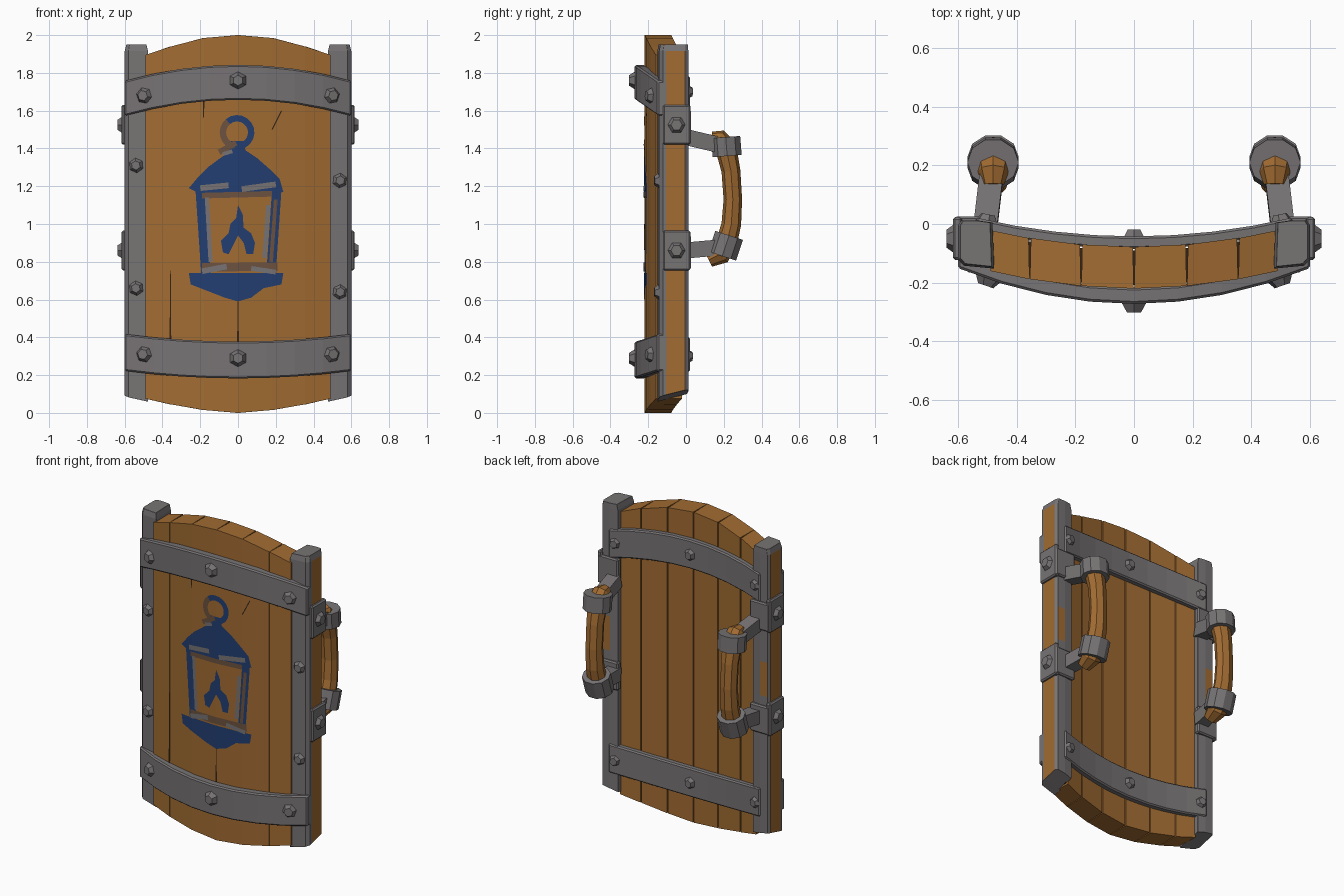
import bpy, bmesh, math
from mathutils import Vector

if "Cube" in bpy.data.objects:
    bpy.data.objects.remove(bpy.data.objects["Cube"])


def material(name, r, g, b):
    m = bpy.data.materials.new(name)
    m.diffuse_color = (r, g, b, 1)
    m.use_nodes = True
    m.node_tree.nodes["Principled BSDF"].inputs["Base Color"].default_value = m.diffuse_color
    return m


WOOD = material("orange_wood", 0.36, 0.150, 0.032)
IRON = material("grey_iron", 0.185, 0.172, 0.175)
BLUE = material("blue_paint", 0.016, 0.048, 0.165)
WORN = material("worn_brown_paint", 0.15, 0.085, 0.05)
DARK = material("dark_crack", 0.035, 0.017, 0.008)


def finish(name, bm, *mats, solid=True):
    if solid:
        bmesh.ops.recalc_face_normals(bm, faces=bm.faces[:])
    me = bpy.data.meshes.new(name)
    bm.to_mesh(me)
    bm.free()
    for m in mats:
        me.materials.append(m)
    ob = bpy.data.objects.new(name, me)
    bpy.context.collection.objects.link(ob)
    return ob


def loft(name, sections, *mats):
    """Skin a run of equal-sized closed sections and cap both ends."""
    bm = bmesh.new()
    rows = [[bm.verts.new(p) for p in s] for s in sections]
    n = len(rows[0])
    for a, b in zip(rows, rows[1:]):
        for i in range(n):
            bm.faces.new((a[i], a[(i + 1) % n], b[(i + 1) % n], b[i]))
    bm.faces.new(rows[0])
    bm.faces.new(rows[-1])
    return finish(name, bm, *mats)


def bevel(ob, width):
    m = ob.modifiers.new("edge_wear", "BEVEL")
    m.width, m.segments, m.limit_method = width, 1, "ANGLE"


def tube(name, path, mat, sides=8, squash=1.0, turn=0.0):
    """Tube along (x, y, z, radius) points."""
    secs = []
    for i, p in enumerate(path):
        a, b = path[max(i - 1, 0)], path[min(i + 1, len(path) - 1)]
        t = (Vector(b[:3]) - Vector(a[:3])).normalized()
        u = (Vector((1, 0, 0)) - t * t.x).normalized()
        v = t.cross(u)
        angs = [2 * math.pi * k / sides + turn for k in range(sides)]
        secs.append([Vector(p[:3]) + p[3] * (u * math.cos(w) * squash + v * math.sin(w)) for w in angs])
    return loft(name, secs, mat)


def box(name, x0, x1, y0, y1, z0, z1, mat, width=0.008):
    ring = [(x0, y0), (x1, y0), (x1, y1), (x0, y1)]
    bevel(loft(name, [[(x, y, z) for x, y in ring] for z in (z0, z1)], mat), width)


def rivet(name, loc, direction, r=0.048, h=0.032):
    bm = bmesh.new()
    bmesh.ops.create_cone(bm, cap_ends=True, segments=6, radius1=r, radius2=r * 0.58, depth=h)
    rot = Vector((0, 0, 1)).rotation_difference(Vector(direction).normalized()).to_matrix()
    bmesh.ops.rotate(bm, matrix=rot, verts=bm.verts)
    bmesh.ops.translate(bm, vec=loc, verts=bm.verts)
    finish(name, bm, IRON)


# Curved plank outline, sampled at the seams
SEAM = [0, 0.18, 0.355, 0.49]
FRONT = [-0.22, -0.211, -0.188, -0.16]
BACK = [-0.078, -0.07, -0.048, -0.022]
TOP = [2.0, 1.985, 1.94, 1.895]
BOTTOM = [0.0, 0.015, 0.045, 0.075]


def at(table, x):
    x = min(abs(x), 0.4899)
    i = max(k for k in range(3) if SEAM[k] <= x)
    f = (x - SEAM[i]) / (SEAM[i + 1] - SEAM[i])
    return table[i] + f * (table[i + 1] - table[i])


# Planks: joined at the front, gapped at the back
def slab(name, a, b, gap, mat, inset=0.0):
    secs = []
    for x, g in ((a, gap), (b, -gap)):
        yf, yb = at(FRONT, x) + inset, at(BACK, x) - inset
        zt, zb = at(TOP, x) - inset, at(BOTTOM, x) + inset
        secs.append([(x + g * 0.2, yf, zb), (x + g, yb, zb), (x + g, yb, zt), (x + g * 0.2, yf, zt)])
    loft(name, secs, mat)


edges = [-s for s in SEAM[:0:-1]] + SEAM
for i, (a, b) in enumerate(zip(edges, edges[1:])):
    slab(f"plank_{i + 1}", a, b, 0.004, WOOD)
    slab(f"plank_gap_filler_{i + 1}", a, b, 0, DARK, 0.012)


# Iron bands arched over the front and back
def band(name, half, y_mid, y_rise, thick, z_mid, z_drop, height):
    secs = []
    for i in range(9):
        x = half * (i / 4 - 1)
        q = (x / half) ** 2
        y, z = y_mid + y_rise * q, z_mid + z_drop * q
        secs.append([(x, y, z - height / 2), (x, y + thick, z - height / 2),
                     (x, y + thick, z + height / 2), (x, y, z + height / 2)])
    bevel(loft(name, secs, IRON), 0.008)


band("front_top_band", 0.6, -0.272, 0.122, 0.055, 1.75, -0.085, 0.185)
band("front_bottom_band", 0.6, -0.272, 0.122, 0.055, 0.28, 0.04, 0.195)
band("back_top_band", 0.54, -0.085, 0.064, 0.043, 1.74, -0.05, 0.185)
band("back_bottom_band", 0.54, -0.085, 0.064, 0.043, 0.27, 0.04, 0.185)
for x in (-0.5, 0, 0.5):
    k = abs(x) / 0.5
    for label, zf, zb in (("top", 1.76 - 0.08 * k, 1.74 - 0.04 * k), ("bottom", 0.29 + 0.02 * k, 0.27 + 0.03 * k)):
        rivet(f"front_{label}_rivet", (x, -0.285 + 0.09 * k, zf), (0.34 * x / 0.5, -1, 0))
        rivet(f"back_{label}_rivet", (x, -0.034 + 0.051 * k, zb), (-0.2 * x / 0.5, 1, 0), 0.042)

# Side posts: iron channel with wooden outer face and worn back patch
PROFILE = [(0.476, -0.152), (0.58, -0.142), (0.6, -0.122), (0.6, -0.105),
           (0.6, -0.005), (0.588, 0.012), (0.535, 0.012), (0.482, 0.005)]
for s, side in ((1, "right"), (-1, "left")):
    secs = []
    for z, shrink in ((0.08, 0), (0.12, 0), (1.0, 0), (1.22, 0), (1.915, 0), (1.95, 0.012)):
        sec = []
        for x, y in PROFILE:
            dz = (y + 0.12) * 0.25 + (x - 0.54) * 0.2 if z == 0.08 else 0
            sec.append((s * (0.54 + (x - 0.54) * (1 - shrink * 12)), y * (1 - shrink * 4), z + dz))
        secs.append(sec)
    post = loft(f"{side}_post", secs, IRON, WOOD)
    for f in post.data.polygons:
        c = f.center
        outer = f.normal.x * s > 0.9 and c.y > -0.1 and 0.11 < c.z < 1.92
        patch_back = f.normal.y > 0.9 and 1.0 < c.z < 1.22 and abs(c.x) > 0.54
        f.material_index = int(outer or patch_back)
    bevel(post, 0.008)
    for z in ((1.23, 0.64) if s > 0 else (1.31, 0.66)):
        rivet(f"{side}_post_rivet", (s * 0.54, -0.155, z), (0.1 * s, -1, 0), 0.042, 0.025)

    # Handle brackets, arms and collars
    for label, z, arm, collar in (
            ("upper", 1.525, ((0.0, 1.46), (0.17, 1.42)), ((0.21, 1.46), (0.218, 1.36))),
            ("lower", 0.86, ((0.0, 0.86), (0.17, 0.875)), ((0.228, 0.94), (0.192, 0.83)))):
        xs = sorted((s * 0.585, s * 0.617))
        box(f"{side}_{label}_bracket_side", *xs, -0.122, 0.024, z - 0.105, z + 0.105, IRON)
        xs = sorted((s * 0.47, s * 0.612))
        box(f"{side}_{label}_bracket_back", *xs, -0.01, 0.026, z - 0.1, z + 0.08, IRON)
        rivet(f"{side}_{label}_bracket_rivet", (s * 0.624, -0.05, z), (s, 0, 0), 0.052, 0.03)
        (y0, z0), (y1, z1) = arm
        tube(f"{side}_{label}_arm", [(s * 0.505, y0, z0, 0.06), (s * 0.485, y1, z1, 0.06)], IRON, 4, 0.95, math.pi / 4)
        tube(f"{side}_{label}_collar", [(s * 0.48, y, w, 0.081) for y, w in collar], IRON, 10, 1.08)

    # Wooden grip bent towards the shield at both ends
    grip = [(0.135, 1.455, 0.034), (0.175, 1.452, 0.05), (0.21, 1.41, 0.057), (0.238, 1.28, 0.05),
            (0.248, 1.13, 0.049), (0.24, 1.0, 0.052), (0.215, 0.9, 0.056), (0.18, 0.84, 0.058), (0.12, 0.81, 0.04)]
    tube(f"{side}_grip", [(s * 0.48, y, z, r) for y, z, r in grip], WOOD, 8, 1.1)


# Painted lantern: thin patches that follow the planks
def patch(name, polys, mat, lift=0.003):
    bm = bmesh.new()
    for poly in polys:
        bm.faces.new([bm.verts.new((x, 0, z)) for x, z in poly])
    bmesh.ops.triangulate(bm, faces=bm.faces[:])
    for x in edges[1:-1]:
        bmesh.ops.bisect_plane(bm, geom=bm.verts[:] + bm.edges[:] + bm.faces[:],
                               plane_co=(x, 0, 0), plane_no=(1, 0, 0))
    for v in bm.verts:
        v.co.y = at(FRONT, v.co.x) - lift
    bm.normal_update()
    bmesh.ops.reverse_faces(bm, faces=[f for f in bm.faces if f.normal.y > 0])
    finish(name, bm, mat, solid=False)


def bar(x0, z0, x1, z1, w):
    d = Vector((x1 - x0, z1 - z0)).normalized() * w / 2
    return [(x0 - d.y, z0 + d.x), (x1 - d.y, z1 + d.x), (x1 + d.y, z1 - d.x), (x0 + d.y, z0 - d.x)]


def arc(a0, a1, n=8, r0=0.058, r1=0.092):
    def pt(r, k):
        a = math.radians(a0 + (a1 - a0) * k / n)
        return (-0.005 + r * math.cos(a), 1.485 + r * math.sin(a))
    return [[pt(r0, k), pt(r1, k), pt(r1, k + 1), pt(r0, k + 1)] for k in range(n)]


patch("lantern_ring", arc(-100, 130, 12), BLUE)
patch("lantern_ring_worn", arc(130, 260), WORN)
patch("lantern_cap", [[(-0.04, 1.44), (0.03, 1.44), (0.04, 1.39), (0.1, 1.35), (0.18, 1.28), (0.22, 1.24),
                       (0.24, 1.17), (-0.2, 1.16), (-0.26, 1.19), (-0.21, 1.25), (-0.16, 1.3), (-0.07, 1.36)]], BLUE)
patch("lantern_frame", [bar(-0.2, 1.18, -0.17, 0.74, 0.05), bar(0.205, 1.18, 0.175, 0.74, 0.05)], BLUE)
patch("lantern_base", [[(-0.26, 0.74), (0.24, 0.74), (0.23, 0.68), (0.11, 0.655), (0.07, 0.61), (0, 0.59),
                        (-0.07, 0.61), (-0.11, 0.655), (-0.25, 0.68)]], BLUE)
patch("lantern_flame", [[(0.0, 1.1), (0.025, 1.05), (0.03, 0.98), (0.07, 0.95), (0.09, 0.9), (0.08, 0.84), (0.045, 0.84),
                         (0.03, 0.9), (0, 0.94), (-0.03, 0.9), (-0.05, 0.84), (-0.08, 0.85), (-0.09, 0.91),
                         (-0.05, 0.95), (-0.04, 1.0), (-0.01, 1.03)]], BLUE)
patch("lantern_worn_edges", [bar(-0.19, 1.15, 0.18, 1.16, 0.03), bar(-0.19, 0.77, 0.21, 0.775, 0.045),
                             bar(0.2, 1.13, 0.175, 0.8, 0.02), bar(-0.1, 1.38, -0.01, 1.43, 0.03)], WORN, 0.004)
patch("lantern_highlights", [bar(-0.2, 1.19, -0.05, 1.205, 0.03), bar(0.02, 1.185, 0.2, 1.21, 0.03),
                             bar(-0.165, 1.14, -0.145, 0.8, 0.022), bar(0.16, 1.1, 0.14, 0.82, 0.022),
                             bar(-0.19, 0.75, -0.06, 0.775, 0.03), bar(0.07, 0.765, 0.2, 0.745, 0.025),
                             bar(-0.08, 1.37, -0.03, 1.385, 0.02)], IRON, 0.005)

# Cracks in the planks
patch("front_cracks", [[(-0.363, 0.36), (-0.353, 0.36), (-0.357, 0.88)], [(-0.005, 0.36), (0.005, 0.36), (0, 0.72)],
                       [(-0.187, 1.68), (-0.175, 1.68), (-0.183, 1.53)], bar(0.18, 1.5, 0.23, 1.6, 0.006)], DARK, 0.002)
